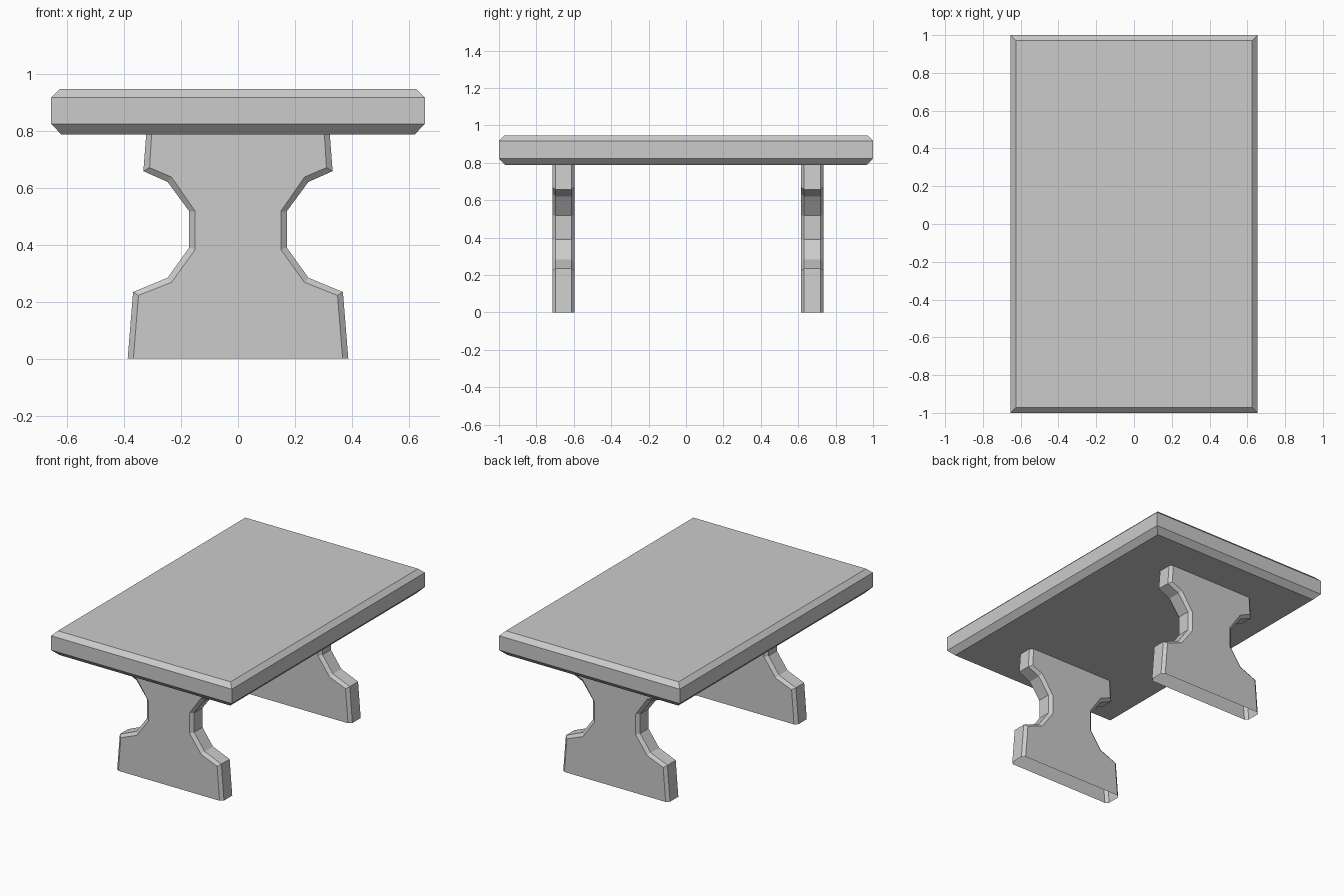
import bpy, bmesh

if "Cube" in bpy.data.objects:
    bpy.data.objects.remove(bpy.data.objects["Cube"])


def finish(bm, name):
    bmesh.ops.recalc_face_normals(bm, faces=bm.faces)
    mesh = bpy.data.meshes.new(name)
    bm.to_mesh(mesh)
    bm.free()
    obj = bpy.data.objects.new(name, mesh)
    bpy.context.collection.objects.link(obj)


def bridge(bm, loops, closed):
    # join neighbouring rings or strips of vertices with quads
    for a, b in zip(loops, loops[1:]):
        n = len(a)
        for i in range(n if closed else n - 1):
            j = (i + 1) % n
            bm.faces.new((a[i], a[j], b[j], b[i]))
    bm.faces.new(loops[0])
    bm.faces.new(loops[-1])


# Tabletop slab with chamfered upper and lower rims: (inset, z)
bm = bmesh.new()
rings = []
for inset, z in [(0.035, 0.787), (0, 0.823), (0, 0.917), (0.029, 0.946)]:
    x, y = 0.655 - inset, 1 - inset
    rings.append([bm.verts.new((sx * x, sy * y, z))
                  for sx, sy in [(-1, -1), (1, -1), (1, 1), (-1, 1)]])
bridge(bm, rings, True)
finish(bm, "tabletop")

# Half outlines of a leg (x, z): widest silhouette and flat face inside the chamfer
OUTER = [(0.387, 0), (0.368, 0.234), (0.247, 0.284), (0.171, 0.39),
         (0.171, 0.517), (0.247, 0.62), (0.332, 0.658), (0.322, 0.787)]
FACE = [(0.367, 0), (0.349, 0.222), (0.233, 0.268), (0.15, 0.383),
        (0.15, 0.517), (0.233, 0.637), (0.31, 0.67), (0.303, 0.787)]


def leg(name, y_mid, half=0.06, chamfer=0.017):
    bm = bmesh.new()
    strips = []
    for outline, dy in [(FACE, -half), (OUTER, chamfer - half),
                        (OUTER, half - chamfer), (FACE, half)]:
        pts = outline + [(-x, z) for x, z in reversed(outline)]
        strips.append([bm.verts.new((x, y_mid + dy, z)) for x, z in pts])
    # underside and hidden top are left open
    for s in (slice(0, 8), slice(8, 16)):
        for a, b in zip(strips, strips[1:]):
            a, b = a[s], b[s]
            for i in range(7):
                bm.faces.new((a[i], a[i + 1], b[i + 1], b[i]))
    # front and back faces as mirrored rows of quads
    for v in (strips[0], strips[-1]):
        for i in range(7):
            bm.faces.new((v[i], v[i + 1], v[14 - i], v[15 - i]))
    bmesh.ops.dissolve_limit(bm, angle_limit=0.01, verts=bm.verts, edges=bm.edges)
    finish(bm, name)


# Two pedestal legs
leg("front_leg", -0.655)
leg("back_leg", 0.675)
